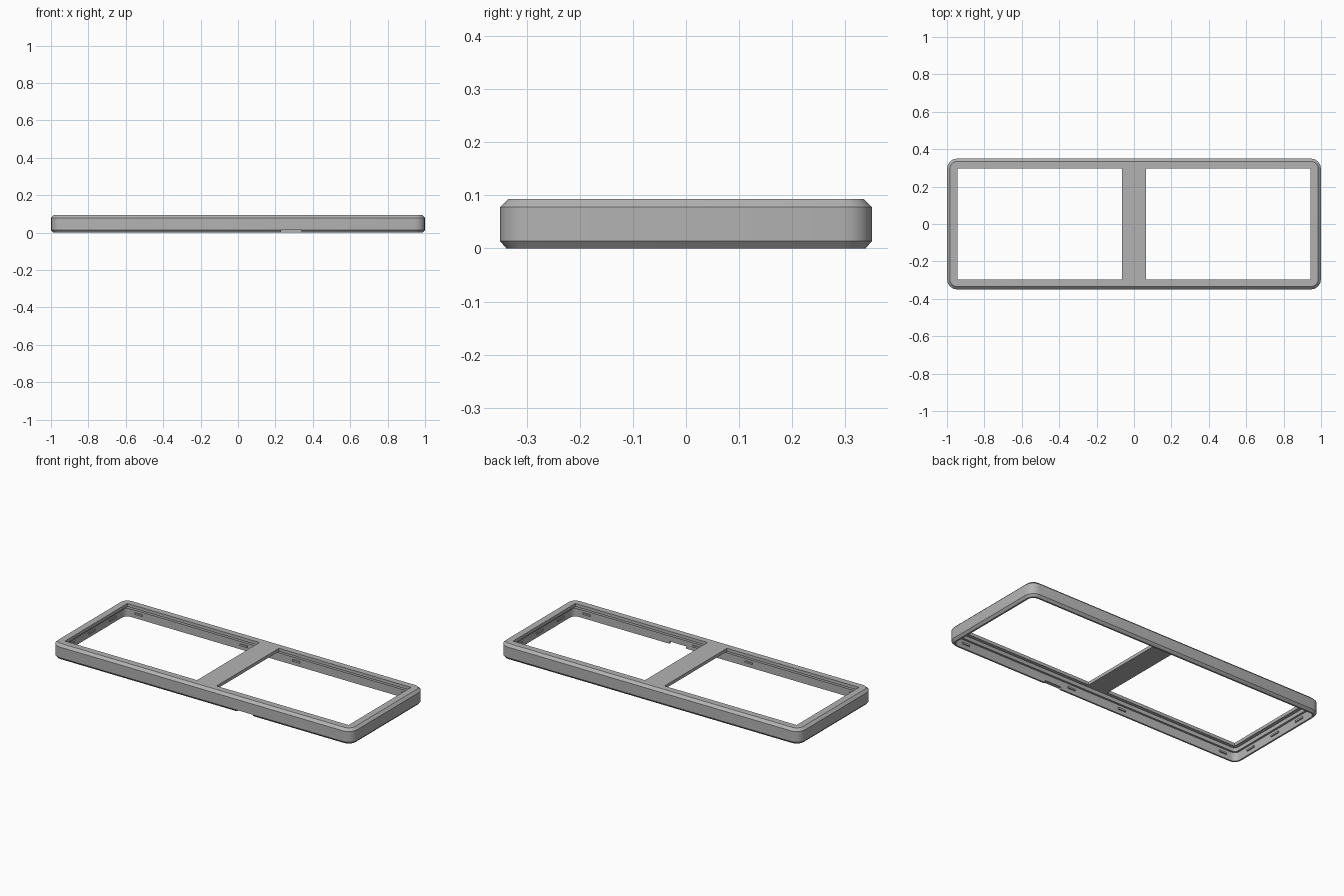
import bpy, bmesh
from math import cos, sin, pi, radians

cube = bpy.data.objects.get("Cube")
if cube:
    bpy.data.objects.remove(cube, do_unlink=True)

HX, HY, TOP = 1.0, 0.35, 0.093
WALL, LEDGE = 0.022, 0.034
LEDGE_Z, PLATE_Z = 0.052, 0.074

grey = bpy.data.materials.new("mid_grey")
grey.use_nodes = True
colour = (0.45, 0.45, 0.45, 1)
grey.diffuse_color = colour
grey.node_tree.nodes["Principled BSDF"].inputs["Base Color"].default_value = colour


def finish(name, bm):
    bmesh.ops.recalc_face_normals(bm, faces=bm.faces[:])
    mesh = bpy.data.meshes.new(name)
    bm.to_mesh(mesh)
    bm.free()
    mesh.materials.append(grey)
    obj = bpy.data.objects.new(name, mesh)
    bpy.context.collection.objects.link(obj)
    return obj


def rounded_ring(bm, inset, z, radius=0.055, steps=4):
    """Ring of vertices around a rounded rectangle, inset from the outline."""
    r = max(radius - inset, 0.008)
    cx, cy = HX - inset - r, HY - inset - r
    ring = []
    for corner, (sx, sy) in enumerate([(1, 1), (-1, 1), (-1, -1), (1, -1)]):
        for i in range(steps + 1):
            a = (corner + i / steps) * pi / 2
            ring.append(bm.verts.new((sx * cx + r * cos(a), sy * cy + r * sin(a), z)))
    return ring


def loft(name, sections):
    """Closed solid through rounded rectangles given as (inset, z)."""
    bm = bmesh.new()
    rings = [rounded_ring(bm, inset, z) for inset, z in sections]
    for low, high in zip(rings, rings[1:]):
        n = len(low)
        for i in range(n):
            j = (i + 1) % n
            bm.faces.new((low[i], low[j], high[j], high[i]))
    bm.faces.new(rings[0][::-1])
    bm.faces.new(rings[-1])
    return finish(name, bm)


def box(name, x0, x1, y0, y1, z0, z1):
    bm = bmesh.new()
    bmesh.ops.create_cube(bm, size=1)
    for v in bm.verts:
        v.co = (x1 if v.co.x > 0 else x0,
                y1 if v.co.y > 0 else y0,
                z1 if v.co.z > 0 else z0)
    return finish(name, bm)


def select_only(obj):
    bpy.ops.object.select_all(action='DESELECT')
    obj.select_set(True)
    bpy.context.view_layer.objects.active = obj


def cut(target, cutter):
    cutter.hide_render = True
    mod = target.modifiers.new("cut", 'BOOLEAN')
    mod.operation = 'DIFFERENCE'
    mod.solver = 'EXACT'
    mod.object = cutter
    select_only(target)
    bpy.ops.object.modifier_apply(modifier=mod.name)
    bpy.data.objects.remove(cutter, do_unlink=True)


# Chamfered outer shell with the centre bridge left in its top plate
frame = loft("bezel_frame", [(0.012, 0), (0, 0.014), (0, 0.078), (0.015, TOP)])

# Stepped pocket open at the bottom
cut(frame, loft("pocket_cutter", [(WALL, -0.05), (WALL, LEDGE_Z)]))
cut(frame, loft("ledge_cutter", [(LEDGE, 0.03), (LEDGE, PLATE_Z)]))

# Two windows either side of the bridge
for x0, x1 in ((-0.945, -0.065), (0.065, 0.945)):
    cut(frame, box("window_cutter", x0, x1, -0.297, 0.297, 0.03, 0.2))

# Cable notch under the front wall
cut(frame, box("notch_cutter", 0.23, 0.34, -0.4, -0.3, -0.05, 0.014))

select_only(frame)
bpy.ops.object.shade_smooth_by_angle(angle=radians(30))

# Small snap ridges on the inner walls
INNER_X, INNER_Y = HX - WALL, HY - WALL
for side, s in (("front", -1), ("back", 1)):
    for i, x in enumerate((-0.89, -0.19, 0.16, 0.89)):
        y0, y1 = sorted((s * (INNER_Y + 0.004), s * (INNER_Y - 0.007)))
        box(f"{side}_snap_ridge_{i + 1}", x - 0.025, x + 0.025, y0, y1, 0.024, 0.034)
for side, s in (("right", -1), ("left", 1)):
    for i, y in enumerate((-0.2, 0.0, 0.2)):
        x0, x1 = sorted((s * (INNER_X + 0.004), s * (INNER_X - 0.007)))
        box(f"{side}_snap_ridge_{i + 1}", x0, x1, y - 0.03, y + 0.03, 0.024, 0.034)
